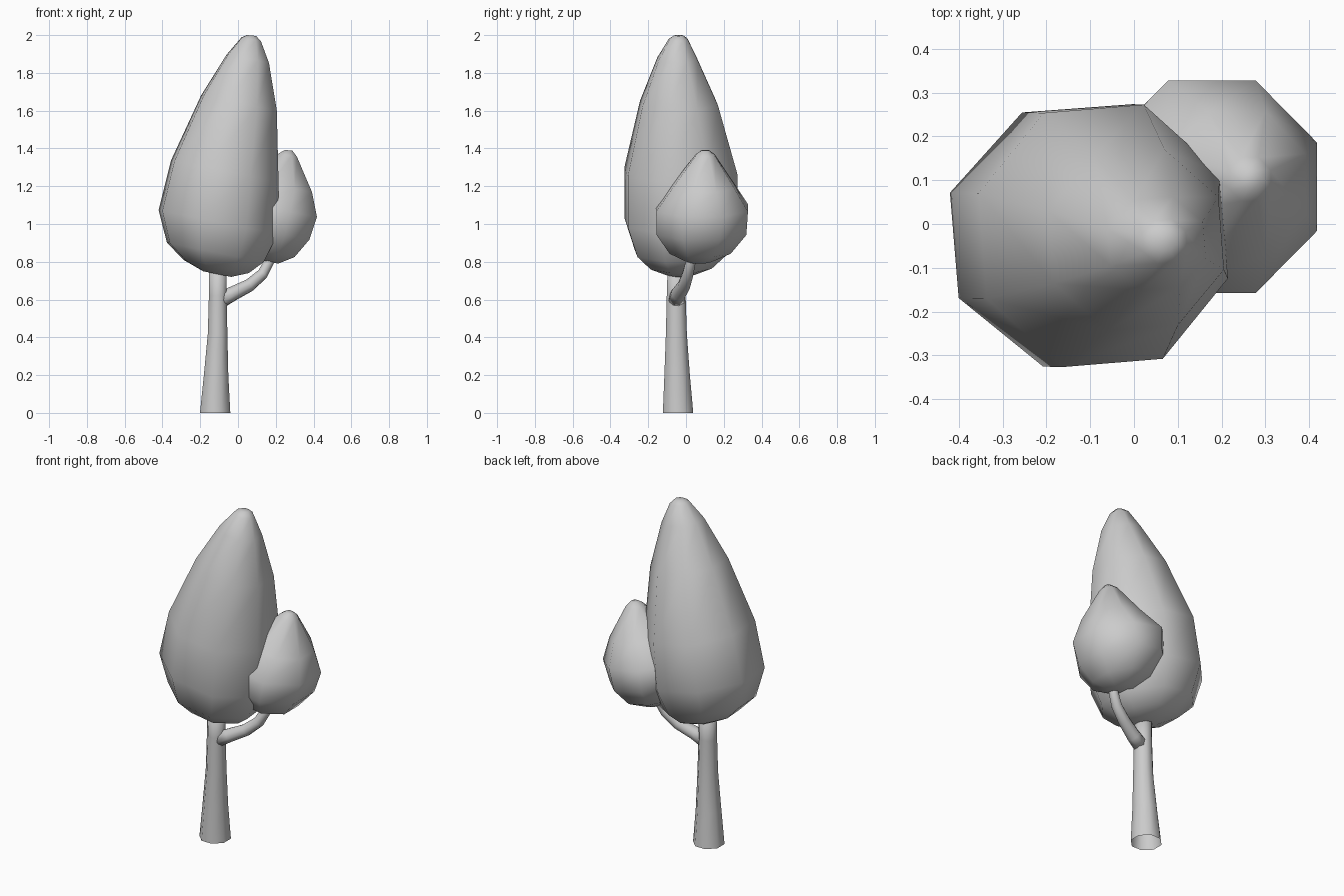
import bpy, bmesh, math
from mathutils import Vector


def loft(name, rings, normals, sides=8, phase=22.5, cap_start=True, cap_end=True):
    """Skin rings of (x, y, z, rx, ry), each lying square to its normal."""
    bm = bmesh.new()
    loops = []
    for (x, y, z, rx, ry), n in zip(rings, normals):
        q = Vector((0, 0, 1)).rotation_difference(Vector(n).normalized())
        loop = []
        for i in range(sides):
            a = math.radians(phase) + 2 * math.pi * i / sides
            p = Vector((rx * math.cos(a), ry * math.sin(a), 0))
            loop.append(bm.verts.new(Vector((x, y, z)) + q @ p))
        loops.append(loop)
    for lo, hi in zip(loops, loops[1:]):
        for i in range(sides):
            j = (i + 1) % sides
            bm.faces.new((lo[i], lo[j], hi[j], hi[i]))
    if cap_start:
        bm.faces.new(loops[0][::-1])
    if cap_end:
        bm.faces.new(loops[-1])
    for f in bm.faces:
        f.smooth = True
    mesh = bpy.data.meshes.new(name)
    bm.to_mesh(mesh)
    bm.free()
    obj = bpy.data.objects.new(name, mesh)
    bpy.context.collection.objects.link(obj)
    return obj


def leaning(slopes):
    return [(s, 0, 1) for s in slopes]


# Large leaning crown
main = [
    (-0.11, -0.03, 0.735, 0.08, 0.08),
    (-0.115, -0.03, 0.775, 0.185, 0.175),
    (-0.12, -0.03, 0.85, 0.275, 0.255),
    (-0.105, -0.026, 1.01, 0.338, 0.315),
    (-0.07, -0.027, 1.28, 0.305, 0.315),
    (0.005, -0.037, 1.64, 0.215, 0.217),
    (0.052, -0.045, 1.875, 0.12, 0.112),
    (0.07, -0.04, 1.978, 0.055, 0.053),
    (0.072, -0.038, 1.998, 0.025, 0.025),
]
loft("large_crown", main, leaning([0.2] * 8 + [0.1]), phase=27)

# Small side crown
small = [
    (0.15, 0.07, 0.803, 0.07, 0.07),
    (0.15, 0.075, 0.855, 0.165, 0.175),
    (0.16, 0.082, 0.96, 0.24, 0.257),
    (0.178, 0.085, 1.085, 0.265, 0.263),
    (0.235, 0.092, 1.2, 0.173, 0.178),
    (0.265, 0.102, 1.365, 0.052, 0.054),
    (0.268, 0.102, 1.39, 0.022, 0.022),
]
loft("small_crown", small, leaning([0.2] * 6 + [0.1]))

# Tapered trunk, open underneath
trunk = [
    (-0.121, -0.042, 0, 0.087, 0.087),
    (-0.116, -0.047, 0.2, 0.07, 0.073),
    (-0.108, -0.051, 0.42, 0.056, 0.06),
    (-0.107, -0.052, 0.62, 0.051, 0.054),
    (-0.107, -0.05, 0.8, 0.049, 0.05),
]
loft("trunk", trunk, leaning([0] * 5), cap_start=False)

# Curved branch carrying the small crown
path = [(-0.085, -0.05, 0.6, 0.044), (-0.03, -0.04, 0.63, 0.04),
        (0.06, -0.01, 0.675, 0.035), (0.13, 0.01, 0.735, 0.031),
        (0.165, 0.025, 0.8, 0.028), (0.18, 0.035, 0.86, 0.026)]
pts = [Vector(p[:3]) for p in path]
tangents = [pts[min(i + 1, len(pts) - 1)] - pts[max(i - 1, 0)] for i in range(len(pts))]
loft("branch", [(*p[:3], p[3], p[3]) for p in path], tangents)
